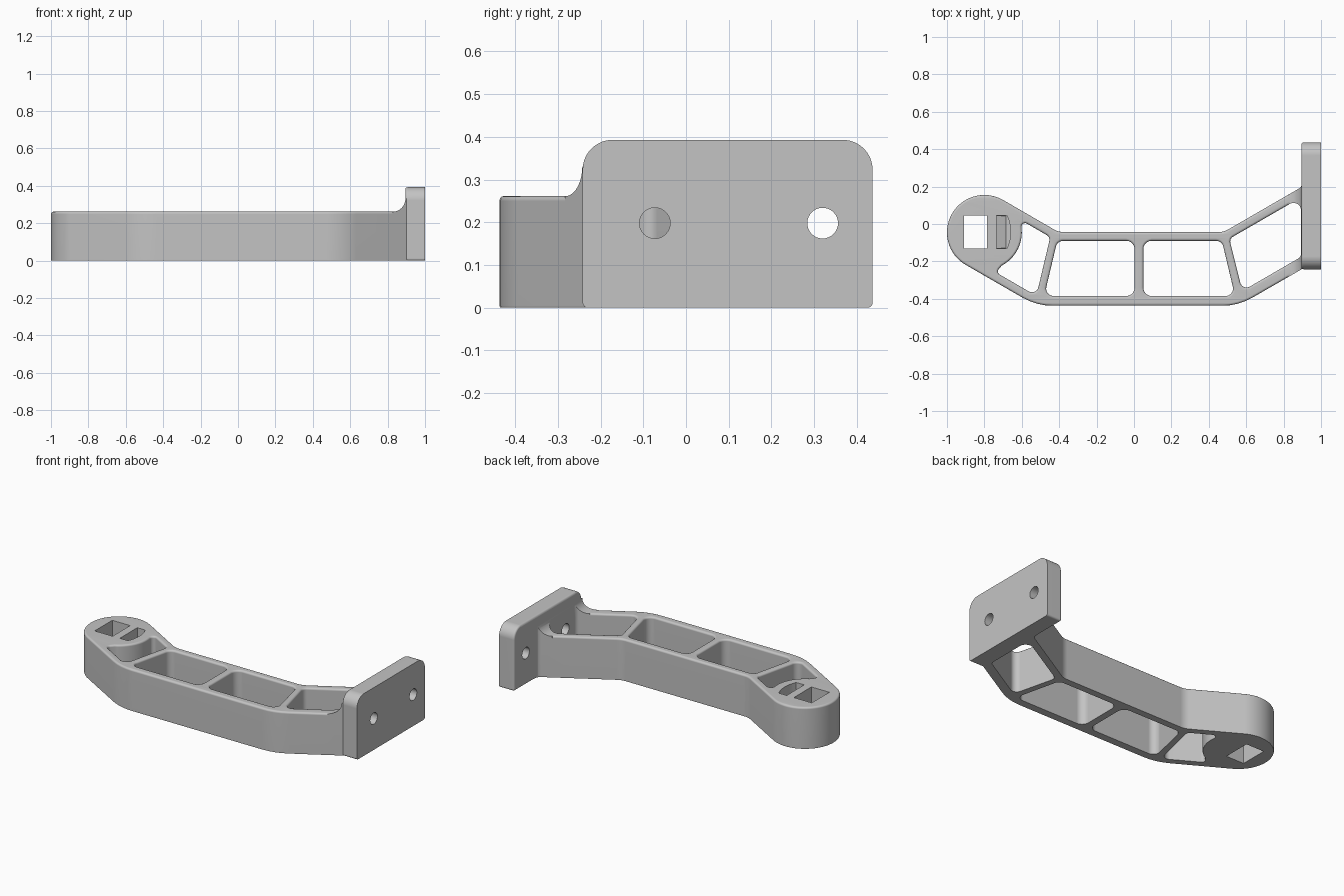
import bpy, bmesh
from math import sin, cos, tan, radians
from mathutils import Vector

cube = bpy.data.objects.get("Cube")
if cube:
    bpy.data.objects.remove(cube)

ARM_H, PLATE_H, PLATE_X = 0.262, 0.393, 0.895
EDGE = 0.012
HEAD = (-0.8, -0.045)
HEAD_R = 0.2

grey = bpy.data.materials.new("satin grey")
grey.use_nodes = True
grey.diffuse_color = (0.55, 0.55, 0.55, 1)
grey.node_tree.nodes["Principled BSDF"].inputs["Base Color"].default_value = (0.55, 0.55, 0.55, 1)


def arc(cx, cy, r, a, b, n=16):
    """Points on an arc, each with no corner radius."""
    angles = [radians(a + (b - a) * i / n) for i in range(n + 1)]
    return [(cx + r * cos(t), cy + r * sin(t), 0) for t in angles]


def rounded(corners):
    """Turn (x, y, radius) corners into an outline with filleted corners."""
    out, count = [], len(corners)
    for i, (x, y, r) in enumerate(corners):
        p = Vector((x, y))
        if not r:
            out.append(p)
            continue
        a = (Vector(corners[i - 1][:2]) - p).normalized()
        b = (Vector(corners[(i + 1) % count][:2]) - p).normalized()
        half = a.angle(b) / 2
        start, end = p + a * r / tan(half), p + b * r / tan(half)
        centre = p + (a + b).normalized() * r / sin(half)
        u, v = start - centre, end - centre
        sweep = u.angle(v)
        steps = max(4, int(sweep / radians(6)))
        for k in range(steps + 1):
            t = k / steps
            out.append(centre + (u * sin((1 - t) * sweep) + v * sin(t * sweep)) / sin(sweep))
    return out


def prism(name, loops, lo, hi, axis="z", bevel=0.0, clamp=None):
    """Extrude an outline (and its holes) along an axis, with rounded rims."""
    curve = bpy.data.curves.new(name, "CURVE")
    curve.dimensions = "2D"
    curve.fill_mode = "BOTH"
    curve.extrude = (hi - lo) / 2 - bevel
    curve.bevel_depth = bevel
    curve.bevel_resolution = 2
    curve.offset = -bevel
    for loop in loops:
        pts = rounded(loop)
        spline = curve.splines.new("POLY")
        spline.points.add(len(pts) - 1)
        for sp, p in zip(spline.points, pts):
            sp.co = (p.x, p.y, 0, 1)
        spline.use_cyclic_u = True
    temp = bpy.data.objects.new(name, curve)
    bpy.context.collection.objects.link(temp)
    mesh = bpy.data.meshes.new_from_object(temp.evaluated_get(bpy.context.evaluated_depsgraph_get()))
    bpy.data.objects.remove(temp)

    bm = bmesh.new()
    bm.from_mesh(mesh)
    for v in bm.verts:
        x, y, w = v.co.x, v.co.y, v.co.z + (lo + hi) / 2
        if clamp:
            w = min(max(w, clamp[0]), clamp[1])
        v.co = {"z": (x, y, w), "x": (w, x, y), "y": (x, w, y)}[axis]
    bmesh.ops.remove_doubles(bm, verts=bm.verts, dist=0.0001)
    bmesh.ops.recalc_face_normals(bm, faces=bm.faces)
    bm.to_mesh(mesh)
    bm.free()
    mesh.materials.clear()
    mesh.materials.append(grey)
    obj = bpy.data.objects.new(name, mesh)
    bpy.context.collection.objects.link(obj)
    return obj


def combine(target, tool, operation):
    """Apply a boolean and discard the tool."""
    mod = target.modifiers.new(operation, "BOOLEAN")
    mod.operation, mod.object, mod.solver = operation, tool, "EXACT"
    bpy.context.view_layer.objects.active = target
    bpy.ops.object.modifier_apply(modifier=mod.name)
    bpy.data.objects.remove(tool)


# Arm outline: round head, straight middle, splayed end
outline = arc(*HEAD, HEAD_R, 60, 240, 40) + [
    (-0.521, -0.437, 0.32), (0.558, -0.437, 0.32),
    (0.9, -0.24, 0), (0.95, -0.21, 0), (0.95, 0.24, 0),
    (0.9, 0.24, 0), (0.9, 0.2, 0.04),
    (0.48, -0.043, 0.1), (-0.404, -0.043, 0.1),
]

# Openings between the struts
head_cell = arc(*HEAD, HEAD_R, -62, 3) + [
    (-0.605, 0.021, 0.02), (-0.448, -0.07, 0.03),
    (-0.522, -0.384, 0.035), (-0.738, -0.259, 0.02)]
left_cell = [(-0.41, -0.09, 0.04), (-0.48, -0.385, 0.04), (0.003, -0.385, 0.045), (0.003, -0.09, 0.045)]
right_cell = [(0.05, -0.09, 0.045), (0.05, -0.385, 0.045), (0.54, -0.385, 0.04), (0.47, -0.09, 0.04)]
end_cell = [(0.51, -0.079, 0.03), (0.579, -0.358, 0.035), (0.893, -0.176, 0.03), (0.893, 0.142, 0.04)]
footprint = [outline, head_cell, left_cell, right_cell, end_cell]

bracket = prism("bracket", footprint, -0.007, ARM_H, bevel=EDGE, clamp=(0, 1))

# Fillet rising from the rails to the plate
web = prism("rail_fillet", footprint, 0.1, 0.36)
R = 0.07
fillet = prism("fillet_profile", [arc(PLATE_X - R, ARM_H + R - 0.001, R, -90, 0, 12)
               + [(0.92, ARM_H + R, 0), (0.92, 0.24, 0), (PLATE_X - R, 0.24, 0)]], -0.5, 0.5, "y")
combine(web, fillet, "INTERSECT")
combine(bracket, web, "UNION")

# Mounting plate, soft on the inner rim and crisp on the outer face
plate = prism("mounting_plate", [[(-0.242, 0, 0.012), (0.437, 0, 0.012),
              (0.437, PLATE_H, 0.07), (-0.242, PLATE_H, 0.07)]],
              PLATE_X, 1 + EDGE, "x", EDGE, (0, 1))
combine(bracket, plate, "UNION")

# Screw holes
for y in (-0.073, 0.32):
    combine(bracket, prism("screw_hole", [arc(y, 0.198, 0.036, 0, 348.75, 31)], 0.8, 1.1, "x"), "DIFFERENCE")

# Square passage through the head
square = [(-0.91, -0.13, 0), (-0.785, -0.13, 0), (-0.785, 0.045, 0), (-0.91, 0.045, 0)]
combine(bracket, prism("head_passage", [square], -0.1, 0.4), "DIFFERENCE")

# Bowed side slot, bending into the square passage
slot = [(-0.735, 0.045, 0), (-0.735, -0.13, 0)] + arc(-0.87, -0.0425, 0.21, -24.6, 24.6, 12)
combine(bracket, prism("head_slot", [slot], 0.15, 0.4), "DIFFERENCE")
tunnel = [(-0.734, 0.19, 0), (-0.681, 0.19, 0), (-0.681, 0.145, 0.04),
          (-0.8, 0.035, 0), (-0.8, 0.12, 0)]
combine(bracket, prism("head_tunnel", [tunnel], -0.129, 0.044, "y"), "DIFFERENCE")

# Smooth curved walls, crisp edges, even shading on the broad flats
bpy.ops.object.select_all(action="DESELECT")
bracket.select_set(True)
bpy.context.view_layer.objects.active = bracket
bpy.ops.object.shade_smooth_by_angle(angle=radians(32))
normals = bracket.modifiers.new("even_normals", "WEIGHTED_NORMAL")
normals.keep_sharp = True
